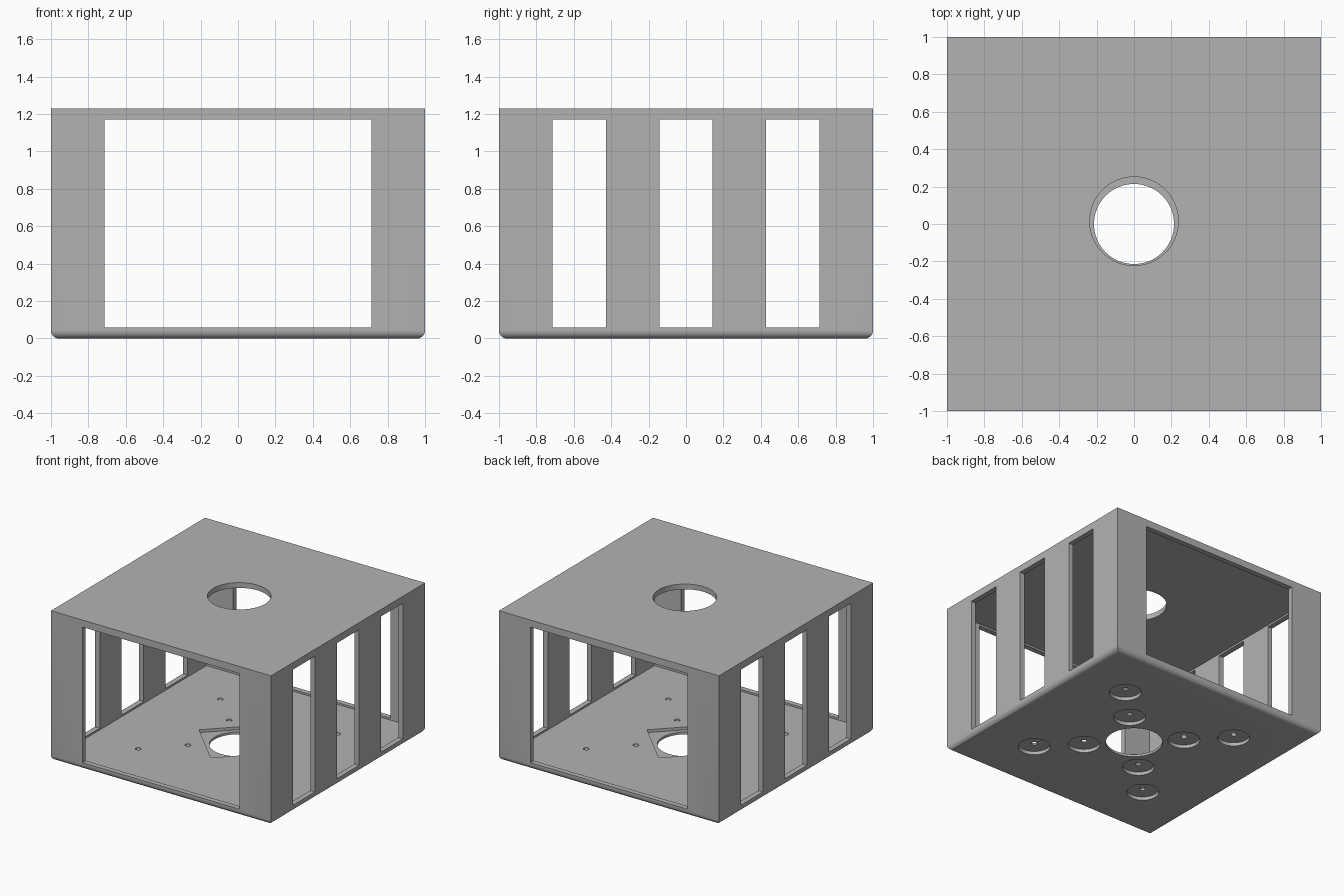
import bpy, bmesh, math
from mathutils import Matrix

cube = bpy.data.objects.get("Cube")
if cube:
    bpy.data.objects.remove(cube, do_unlink=True)

HEIGHT, WALL, MARGIN = 1.23, 0.043, 0.058
OVER = 0.1  # how far cutters overshoot

grey = bpy.data.materials.new("plain grey")
grey.use_nodes = True
colour = (0.45, 0.45, 0.45, 1)
grey.diffuse_color = colour
grey.node_tree.nodes["Principled BSDF"].inputs["Base Color"].default_value = colour


def add(name, bm):
    mesh = bpy.data.meshes.new(name)
    bm.to_mesh(mesh)
    bm.free()
    mesh.materials.append(grey)
    obj = bpy.data.objects.new(name, mesh)
    bpy.context.collection.objects.link(obj)
    return obj


def box_mesh(x, y, z, turn=0):
    """Box spanning the given (low, high) pairs, turned about z."""
    bm = bmesh.new()
    bmesh.ops.create_cube(bm, size=1)
    spans = (x, y, z)
    for v in bm.verts:
        v.co = [(a + b) / 2 + c * (b - a) for (a, b), c in zip(spans, v.co)]
    bmesh.ops.rotate(bm, verts=bm.verts, matrix=Matrix.Rotation(turn, 3, 'Z'))
    return bm


def round_mesh(x, y, radius, low, high, sides=48):
    bm = bmesh.new()
    bmesh.ops.create_cone(bm, cap_ends=True, segments=sides, radius1=radius,
                          radius2=radius, depth=high - low,
                          matrix=Matrix.Translation((x, y, (low + high) / 2)))
    return bm


def cut(bm):
    """Subtract a shape from the housing."""
    cutter = add("cutter", bm)
    cutter.hide_render = True
    mod = housing.modifiers.new("cut", 'BOOLEAN')
    mod.operation, mod.solver, mod.object = 'DIFFERENCE', 'EXACT', cutter
    bpy.ops.object.modifier_apply(modifier=mod.name)
    bpy.data.objects.remove(cutter, do_unlink=True)


# Outer block with rounded bottom edges
bm = box_mesh((-1, 1), (-1, 1), (0, HEIGHT))
bottom = [e for e in bm.edges if all(v.co.z < 0.01 for v in e.verts)]
bmesh.ops.bevel(bm, geom=bottom, offset=WALL, segments=8, profile=0.5, affect='EDGES')
housing = add("housing", bm)
bpy.context.view_layer.objects.active = housing
housing.select_set(True)

# Hollow interior
inner = (WALL - 1, 1 - WALL)
cut(box_mesh(inner, inner, (WALL, HEIGHT - WALL)))

# Wide openings front and back, three slots through both sides
through, tall = (-1 - OVER, 1 + OVER), (MARGIN, HEIGHT - MARGIN)
cut(box_mesh((-0.714, 0.714), through, tall))
for y in (-0.571, 0, 0.571):
    cut(box_mesh(through, (y - 0.143, y + 0.143), tall))

# Round holes in the roof and floor, diamond recess around the floor hole
cut(round_mesh(0, 0.015, 0.237, HEIGHT - OVER, HEIGHT + OVER, 64))
cut(box_mesh((-0.25, 0.25), (-0.25, 0.25), (WALL - 0.024, OVER), math.pi / 4))
cut(round_mesh(0, 0, 0.214, -OVER, OVER, 64))

# Screw holes on the diagonals, counterbored from below
for d in (0.267, 0.533):
    for sx in (-1, 1):
        for sy in (-1, 1):
            cut(round_mesh(sx * d, sy * d, 0.12, -OVER, 0.028))
            cut(round_mesh(sx * d, sy * d, 0.022, -OVER, OVER, 24))

bpy.ops.object.shade_smooth_by_angle(angle=math.radians(30))
